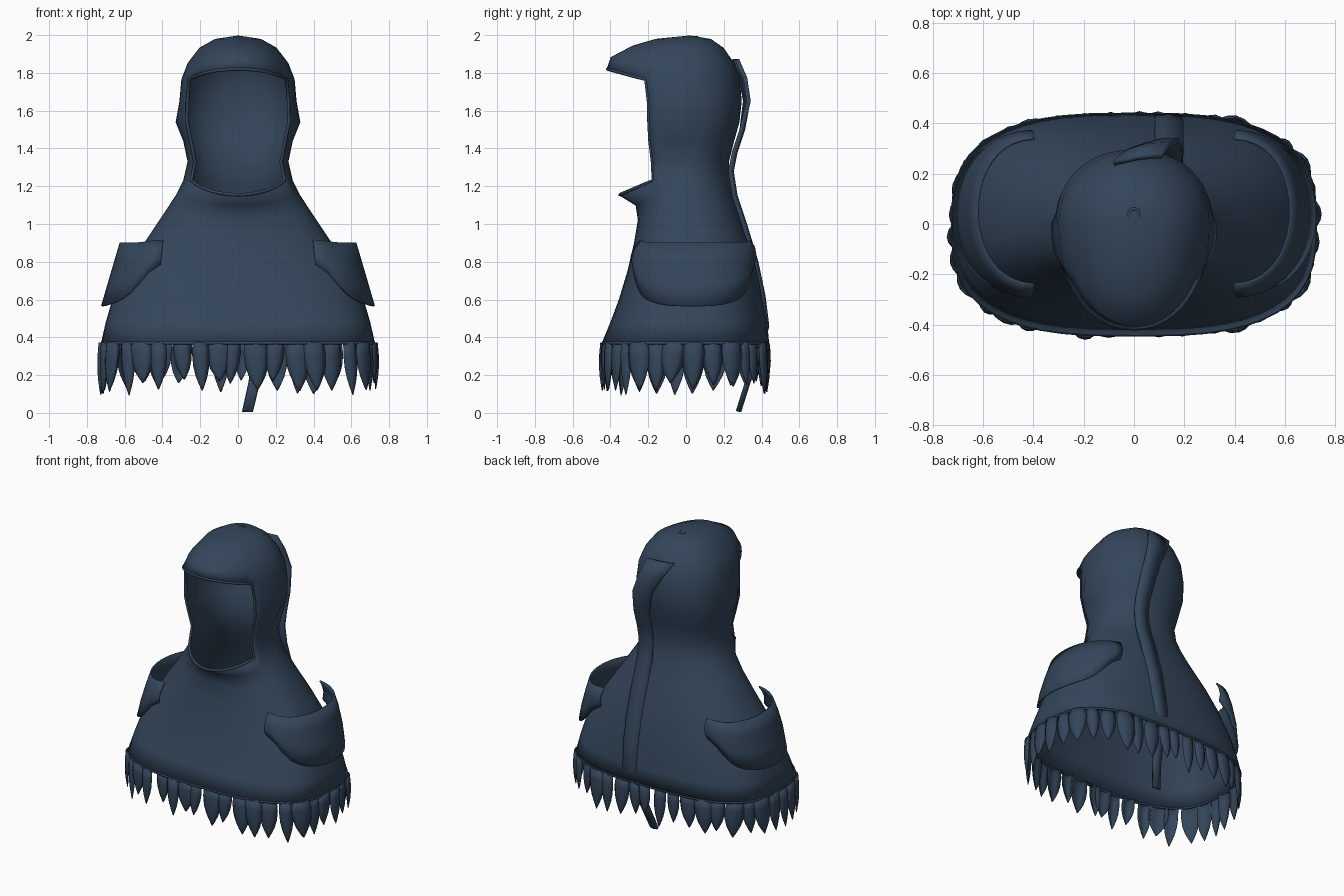
import bpy, bmesh, math, random
from mathutils import Vector

if "Cube" in bpy.data.objects:
    bpy.data.objects.remove(bpy.data.objects["Cube"])

random.seed(4)
cloth = bpy.data.materials.new("slate_blue_cloth")
cloth.diffuse_color = (0.034, 0.061, 0.104, 1)
cloth.use_nodes = True
cloth.node_tree.nodes["Principled BSDF"].inputs["Base Color"].default_value = cloth.diffuse_color


def make(name, verts, faces, thick=0.0, angle=50):
    me = bpy.data.meshes.new(name)
    me.from_pydata([tuple(v) for v in verts], [], faces)
    bm = bmesh.new()
    bm.from_mesh(me)
    bmesh.ops.recalc_face_normals(bm, faces=bm.faces)
    bm.to_mesh(me)
    bm.free()
    ob = bpy.data.objects.new(name, me)
    bpy.context.collection.objects.link(ob)
    me.materials.append(cloth)
    bpy.ops.object.select_all(action='DESELECT')
    bpy.context.view_layer.objects.active = ob
    ob.select_set(True)
    bpy.ops.object.shade_smooth_by_angle(angle=math.radians(angle))
    if thick:
        mod = ob.modifiers.new("thickness", 'SOLIDIFY')
        mod.thickness = thick
        mod.offset = 0
    return ob


def grid_faces(rows, cols, start=0):
    return [(start + r * cols + c, start + r * cols + c + 1,
             start + (r + 1) * cols + c + 1, start + (r + 1) * cols + c)
            for r in range(rows - 1) for c in range(cols - 1)]


def piping(name, points, radius):
    """Closed round cord along a path."""
    cu = bpy.data.curves.new(name, 'CURVE')
    cu.dimensions = '3D'
    cu.bevel_depth = radius
    cu.bevel_resolution = 1
    sp = cu.splines.new('POLY')
    sp.points.add(len(points) - 1)
    for p, q in zip(sp.points, points):
        p.co = (*q, 1)
    sp.use_cyclic_u = True
    cu.materials.append(cloth)
    ob = bpy.data.objects.new(name, cu)
    bpy.context.collection.objects.link(ob)


# Hooded cape: side z, front z, half width, front y, back y, squareness
rings = [
    (0.37, 0.37, 0.72, -0.44, 0.435, 2.9),
    (0.48, 0.48, 0.695, -0.395, 0.425, 2.8),
    (0.60, 0.60, 0.66, -0.35, 0.405, 2.7),
    (0.75, 0.75, 0.59, -0.305, 0.38, 2.5),
    (0.90, 0.90, 0.49, -0.27, 0.34, 2.4),
    (1.05, 1.02, 0.39, -0.25, 0.285, 2.2),
    (1.15, 1.10, 0.325, -0.262, 0.25, 2.1),
    (1.23, 1.155, 0.285, -0.35, 0.232, 2.0),
    (1.33, 1.33, 0.262, -0.345, 0.222, 2.1),
    (1.44, 1.44, 0.285, -0.36, 0.25, 2.2),
    (1.54, 1.54, 0.308, -0.37, 0.278, 2.2),
    (1.65, 1.65, 0.305, -0.375, 0.29, 2.2),
    (1.765, 1.82, 0.295, -0.415, 0.28, 2.1),
    (1.85, 1.88, 0.262, -0.395, 0.25, 2.0),
    (1.93, 1.94, 0.20, -0.28, 0.195, 2.0),
    (1.975, 1.975, 0.12, -0.16, 0.13, 2.0),
]
N, EDGE, LOW, HIGH = 48, 8, 7, 12


def ring_point(ring, th):
    z, zf, w, yf, yb, n = ring
    c, s = math.cos(th), math.sin(th)
    x = w * math.copysign(abs(c) ** (2 / n), c)
    y = abs(s) ** (2 / n) * (yb if s > 0 else yf)
    b = max(0.0, (-s - 0.5) / 0.5)
    # small cheek bulge beside the face opening
    if abs(z - 1.54) < 0.02 and -0.3 < s < 0.05:
        x *= 1.055
    return Vector((x, y, z + (zf - z) * b))


theta = [-math.pi / 2 + 2 * math.pi * k / N for k in range(N)]
verts = [ring_point(r, t) for r in rings for t in theta]
faces = []
for r in range(len(rings) - 1):
    for k in range(N):
        if LOW <= r < HIGH and (k < EDGE or k >= N - EDGE):
            continue                                  # face opening
        k2 = (k + 1) % N
        faces.append((r * N + k, r * N + k2, (r + 1) * N + k2, (r + 1) * N + k))
verts.append(Vector((0, 0.02, 1.993)))
last = (len(rings) - 1) * N
faces += [(last + k, last + (k + 1) % N, len(verts) - 1) for k in range(N)]
make("hooded_cape", verts, faces, 0.01)

# Cords around the hem and the face opening
piping("hem_cord", verts[:N], 0.008)
front = [k % N for k in range(-EDGE, EDGE + 1)]
loop = [verts[LOW * N + k] for k in front]
loop += [verts[r * N + EDGE] for r in range(LOW + 1, HIGH)]
loop += [verts[HIGH * N + k] for k in reversed(front)]
loop += [verts[r * N + N - EDGE] for r in range(HIGH - 1, LOW, -1)]
piping("face_opening_cord", loop, 0.009)

# Small ring on the crown
piping("crown_ring", [(0.02 * math.cos(a), 0.04 + 0.02 * math.sin(a), 1.99)
                      for a in [i * math.pi / 6 for i in range(12)]], 0.007)

# Shoulder flaps: open-topped sheets standing off the cape, hanging from a curved rim
COLS = 21
angs = [math.radians(-86 + 172 * i / (COLS - 1)) for i in range(COLS)]
for side, label in ((1, "right"), (-1, "left")):
    vs = []
    for v in (0.0, 0.3, 0.65, 1.0):
        for a in angs:
            ca = math.cos(a) ** 0.75
            s = math.sin(a)
            drop = 0.335 - 0.07 * abs(s) ** 3 - 0.14 * abs(s) ** 14
            vs.append(Vector((side * (0.36 + (0.262 + 0.098 * v) * ca),
                              0.05 - 0.015 * v + (0.29 + 0.04 * math.sin(v * 2.4)) * s,
                              0.90 + 0.015 * abs(s) ** 14 - drop * v)))
    make(label + "_shoulder_flap", vs, grid_faces(4, COLS), 0.01)

# Feather fringe: curved pointed leaves hung along the hem
hem = [ring_point(rings[0], -math.pi / 2 + 2 * math.pi * k / 720) for k in range(721)]
dist = [0.0]
for a, b in zip(hem, hem[1:]):
    dist.append(dist[-1] + (b - a).length)


def hem_at(d):
    d %= dist[-1]
    i = next(j for j in range(720) if dist[j + 1] >= d)
    return hem[i], (hem[i + 1] - hem[i]).normalized()


profile = [(0.0, 0.9), (0.25, 1.0), (0.5, 0.92), (0.7, 0.68), (0.86, 0.36), (1.0, 0.03)]
COUNT = 38
fv, ff = [], []
for i in range(COUNT):
    pitch = dist[-1] / COUNT
    p, t = hem_at(i * pitch + random.uniform(-0.012, 0.012))
    out = Vector((t.y, -t.x, 0))
    half = pitch * random.uniform(0.40, 0.66)
    length = random.uniform(0.185, 0.26) + 0.025 * abs(p.x) / 0.72
    lean = random.uniform(-0.02, 0.02)
    tuck = random.uniform(-0.012, 0.008)
    start = len(fv)
    for f, w in profile:
        for u in (-1, -0.5, 0, 0.5, 1):
            fv.append(p + t * (u * w * half + lean * f)
                      + out * (tuck + 0.024 * (1 - u * u) * w - 0.012 + 0.012 * f)
                      + Vector((0, 0, 0.002 - length * f)))
    ff += grid_faces(len(profile), 5, start)
make("feather_fringe", fv, ff, 0.005)

# Long strap down the back, with a loose tail below the hem: x, y, z, half width
strap = [
    (0.015, 0.265, 1.87, 0.095), (0.06, 0.31, 1.77, 0.08), (0.11, 0.33, 1.65, 0.065),
    (0.135, 0.302, 1.50, 0.056), (0.14, 0.262, 1.38, 0.052), (0.14, 0.242, 1.28, 0.052),
    (0.14, 0.262, 1.15, 0.054), (0.14, 0.312, 1.00, 0.056), (0.14, 0.372, 0.80, 0.056),
    (0.14, 0.41, 0.62, 0.054), (0.135, 0.43, 0.46, 0.05), (0.12, 0.40, 0.34, 0.035),
    (0.085, 0.33, 0.16, 0.028), (0.05, 0.282, 0.008, 0.026)]
sv = []
for x, y, z, h in strap:
    for u in (-1, 0, 1):
        sv.append(Vector((x + u * h, y - 0.008 * u * u + u * h * 0.15 * (z > 1.6), z)))
make("back_strap", sv, grid_faces(len(strap), 3), 0.022)
